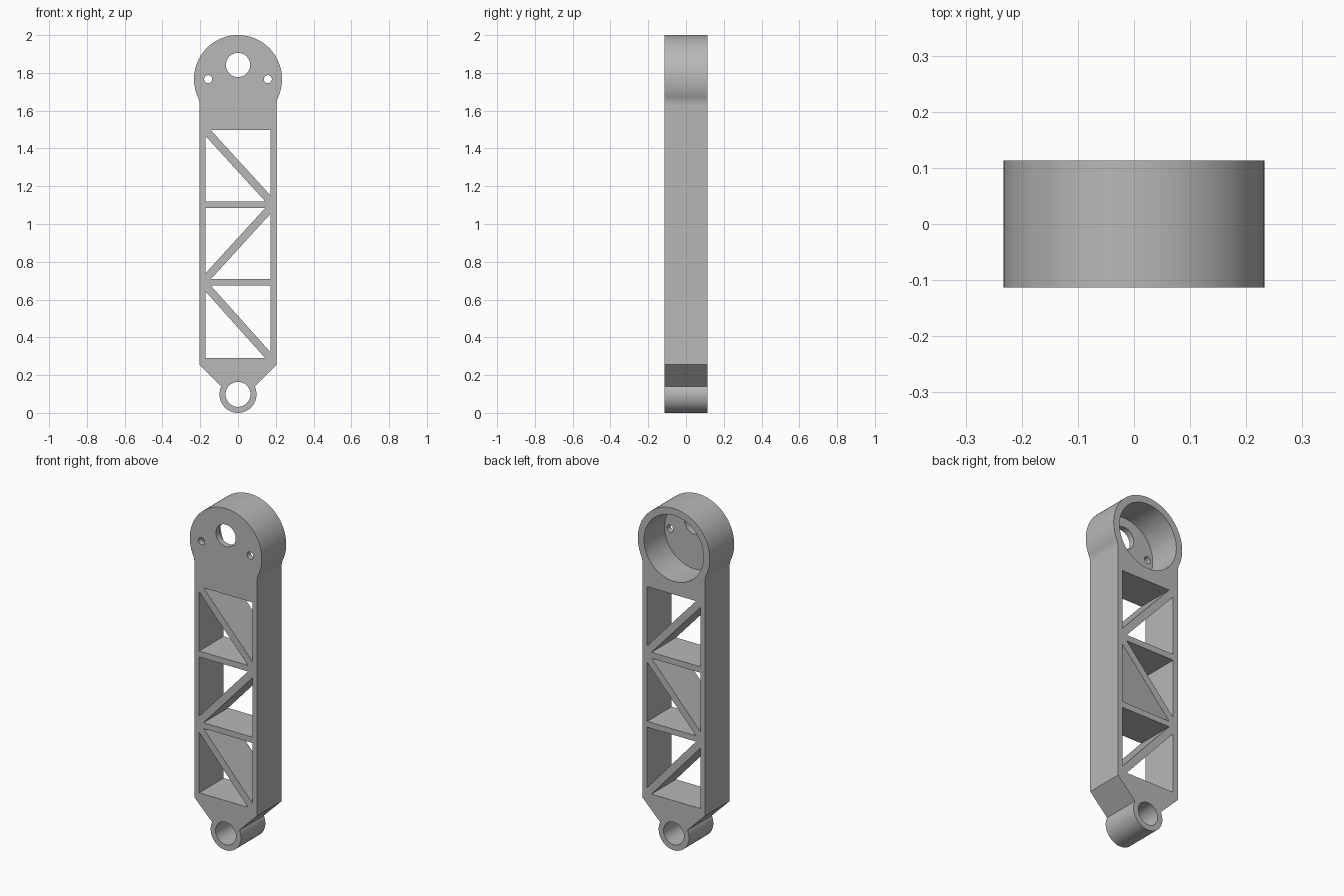
import bpy
import bmesh
from math import sin, cos, pi, sqrt, atan2, asin

cube = bpy.data.objects.get("Cube")
if cube:
    bpy.data.objects.remove(cube, do_unlink=True)

HALF_DEPTH = 0.113
HEAD_Z, HEAD_R = 1.767, 0.233
EYE_Z, EYE_R = 0.098, 0.098
BODY_X, BODY_Z = 0.203, 0.255
FILLET = 0.1
POCKET_FLOOR = -0.078

grey = bpy.data.materials.new("plain grey")
grey.use_nodes = True
colour = (0.48, 0.48, 0.48, 1)
grey.diffuse_color = colour
grey.node_tree.nodes["Principled BSDF"].inputs["Base Color"].default_value = colour


def arc(cx, cz, r, start, end, steps):
    """Points along an arc in the XZ plane."""
    angles = [start + (end - start) * i / steps for i in range(steps + 1)]
    return [(cx + r * cos(a), cz + r * sin(a)) for a in angles]


def circle(cx, cz, r):
    return arc(cx, cz, r, 0, 2 * pi, 72)[:-1]


def prism(name, points, y0, y1):
    """Extrude an XZ outline from y0 to y1."""
    bm = bmesh.new()
    face = bm.faces.new([bm.verts.new((x, y0, z)) for x, z in points])
    extruded = bmesh.ops.extrude_face_region(bm, geom=[face])["geom"]
    moved = [v for v in extruded if isinstance(v, bmesh.types.BMVert)]
    bmesh.ops.translate(bm, verts=moved, vec=(0, y1 - y0, 0))
    bmesh.ops.recalc_face_normals(bm, faces=bm.faces)
    mesh = bpy.data.meshes.new(name)
    bm.to_mesh(mesh)
    bm.free()
    mesh.materials.append(grey)
    obj = bpy.data.objects.new(name, mesh)
    bpy.context.collection.objects.link(obj)
    return obj


# Right half of the outline: eye, 45 degree shoulder, side, fillet, round head
c = BODY_X - BODY_Z + EYE_Z
join_x = (c + sqrt(2 * EYE_R ** 2 - c * c)) / 2
join_angle = atan2(join_x - c, join_x)
dz = sqrt((HEAD_R + FILLET) ** 2 - (BODY_X + FILLET) ** 2)
tangent = asin(dz / (HEAD_R + FILLET))
half = arc(0, EYE_Z, EYE_R, -pi / 2, join_angle, 28)
half.append((BODY_X, BODY_Z))
half += arc(BODY_X + FILLET, HEAD_Z - dz, FILLET, pi, pi - tangent, 8)
half += arc(0, HEAD_Z, HEAD_R, -tangent, pi / 2, 40)[1:]
outline = half + [(-x, z) for x, z in half[-2:0:-1]]
arm = prism("truss_arm", outline, -HALF_DEPTH, HALF_DEPTH)

# Round openings, and the deep pocket in the back of the head
through = [circle(0, EYE_Z, 0.066), circle(0, 1.842, 0.064),
           circle(-0.158, HEAD_Z, 0.021), circle(0.158, HEAD_Z, 0.021)]

# Two triangular windows per bay; the middle bay's diagonal is flipped
W, GAP_X, GAP_Z = 0.172, 0.028, 0.031
for low, high, side in ((0.29, 0.674, 1), (0.708, 1.085, -1), (1.12, 1.497, 1)):
    upper = [(-W + GAP_X, high), (W, high), (W, low + GAP_Z)]
    lower = [(-W, high - GAP_Z), (-W, low), (W - GAP_X, low)]
    for tri in (upper, lower):
        through.append([(side * x, z) for x, z in tri])

cutters = [prism("pocket_cutter", circle(0, HEAD_Z, 0.193), POCKET_FLOOR, 0.2)]
cutters += [prism("opening_cutter", pts, -0.2, 0.2) for pts in through]

bpy.ops.object.select_all(action='DESELECT')
bpy.context.view_layer.objects.active = arm
arm.select_set(True)
for cutter in cutters:
    cutter.hide_render = True
    cut = arm.modifiers.new("cut", 'BOOLEAN')
    cut.operation = 'DIFFERENCE'
    cut.solver = 'EXACT'
    cut.object = cutter
    bpy.ops.object.modifier_apply(modifier=cut.name)
    bpy.data.objects.remove(cutter, do_unlink=True)

bpy.ops.object.shade_smooth_by_angle(angle=pi / 6)
